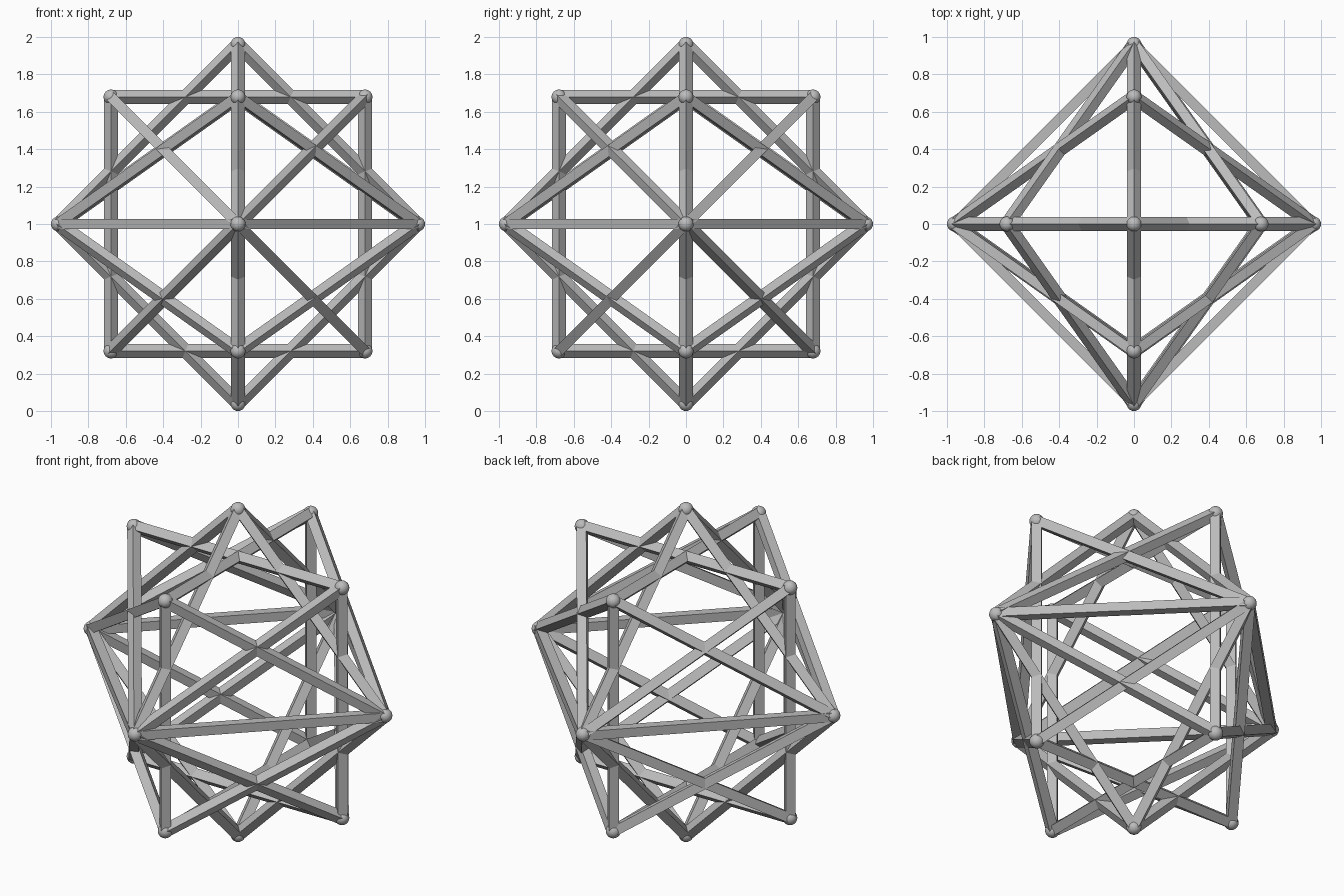
import bpy
import bmesh
from math import radians
from itertools import combinations
from mathutils import Matrix, Vector

cube = bpy.data.objects.get("Cube")
if cube:
    bpy.data.objects.remove(cube, do_unlink=True)

REACH = 0.96         # centre to each corner
BAR_RADIUS = 0.0375  # centre line to each edge of a square bar
BALL_RADIUS = 0.04
CENTRE = Matrix.Translation((0, 0, 1))

grey = bpy.data.materials.new("mid_grey")
grey.use_nodes = True
colour = (0.5, 0.5, 0.5, 1)
grey.diffuse_color = colour
grey.node_tree.nodes["Principled BSDF"].inputs["Base Color"].default_value = colour


def finish(name, bm, smooth=False):
    for face in bm.faces:
        face.smooth = smooth
    mesh = bpy.data.meshes.new(name)
    bm.to_mesh(mesh)
    bm.free()
    mesh.materials.append(grey)
    obj = bpy.data.objects.new(name, mesh)
    bpy.context.collection.objects.link(obj)
    return obj


def add_bar(bm, start, end, turn):
    """Square bar swung from upright onto the line between two corners."""
    along = end - start
    swing = Vector((0, 0, 1)).rotation_difference(along).to_matrix().to_4x4()
    place = CENTRE @ turn @ Matrix.Translation((start + end) / 2) @ swing
    # The quarter-turned section has its corners on the local x and y axes
    section = Matrix.Diagonal((BAR_RADIUS * 2 ** 0.5, BAR_RADIUS * 2 ** 0.5, along.length, 1))
    bmesh.ops.create_cube(bm, size=1, matrix=place @ Matrix.Rotation(radians(45), 4, 'Z') @ section)


corners = [Vector([s * REACH if i == axis else 0 for i in range(3)])
           for axis in range(3) for s in (-1, 1)]
turns = {
    "upright_octahedron_frame": Matrix.Identity(4),
    "x_turned_octahedron_frame": Matrix.Rotation(radians(45), 4, 'X'),
    "y_turned_octahedron_frame": Matrix.Rotation(radians(45), 4, 'Y'),
}

# Three interlocking frames of bars
joints = []
for name, turn in turns.items():
    bm = bmesh.new()
    for start, end in combinations(corners, 2):
        if (start + end).length > 0.1:  # skip opposite corners
            add_bar(bm, start, end, turn)
    finish(name, bm)
    for corner in corners:
        point = CENTRE @ turn @ corner
        if all((point - other).length > 0.01 for other in joints):
            joints.append(point)

# Round joints where the bars meet
bm = bmesh.new()
for point in joints:
    bmesh.ops.create_uvsphere(bm, u_segments=24, v_segments=12, radius=BALL_RADIUS,
                              matrix=Matrix.Translation(point))
finish("corner_balls", bm, smooth=True)
